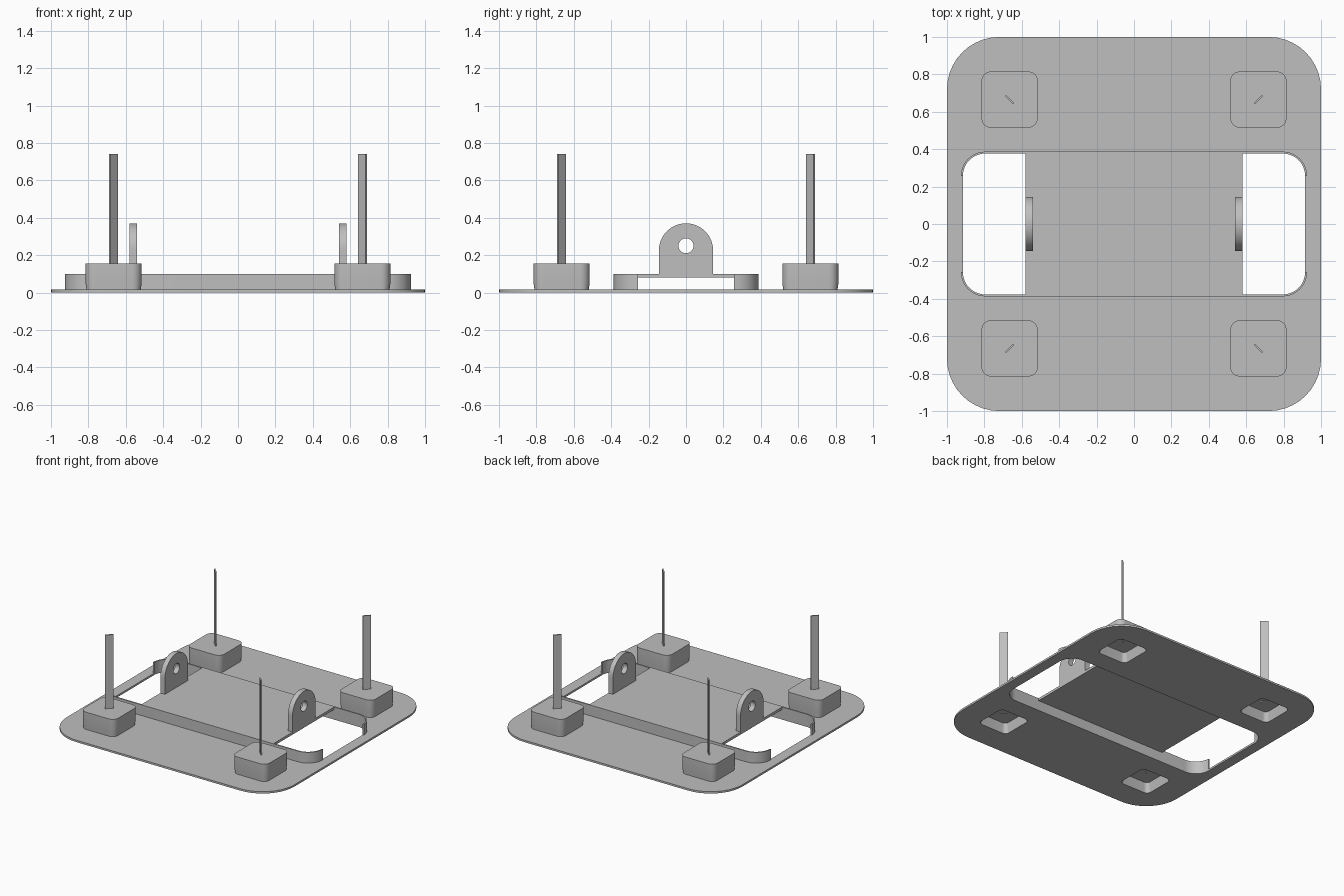
import bpy, bmesh, math
from mathutils import Matrix

cube = bpy.data.objects.get("Cube")
if cube:
    bpy.data.objects.remove(cube)

grey = bpy.data.materials.new("plain_grey")
grey.use_nodes = True
colour = (0.52, 0.52, 0.52, 1)
grey.diffuse_color = colour
grey.node_tree.nodes["Principled BSDF"].inputs["Base Color"].default_value = colour


def arc(cx, cy, r, start, end, steps=10):
    angles = [math.radians(start + (end - start) * i / steps) for i in range(steps + 1)]
    return [(cx + r * math.cos(a), cy + r * math.sin(a)) for a in angles]


def rounded(cx, cy, hx, hy, r):
    pts = []
    for i, (sx, sy) in enumerate(((1, 1), (-1, 1), (-1, -1), (1, -1))):
        pts += arc(cx + sx * (hx - r), cy + sy * (hy - r), r, 90 * i, 90 * i + 90)
    return pts


def finish(name, bm):
    bmesh.ops.remove_doubles(bm, verts=bm.verts, dist=1e-5)
    bmesh.ops.recalc_face_normals(bm, faces=bm.faces)
    mesh = bpy.data.meshes.new(name)
    bm.to_mesh(mesh)
    bm.free()
    mesh.materials.clear()
    mesh.materials.append(grey)
    mesh.shade_smooth()
    mesh.set_sharp_from_angle(angle=math.radians(30))
    obj = bpy.data.objects.new(name, mesh)
    bpy.context.collection.objects.link(obj)
    return obj


def slab(name, outlines, low, high, turn=Matrix()):
    """Extrude a flat outline, with further outlines cut as holes."""
    curve = bpy.data.curves.new(name + "_profile", "CURVE")
    curve.dimensions = "2D"
    curve.fill_mode = "BOTH"
    curve.extrude = (high - low) / 2
    for pts in outlines:
        spline = curve.splines.new("POLY")
        spline.points.add(len(pts) - 1)
        for p, (x, y) in zip(spline.points, pts):
            p.co = (x, y, 0, 1)
        spline.use_cyclic_u = True
    temp = bpy.data.objects.new(name + "_profile", curve)
    bpy.context.collection.objects.link(temp)
    bpy.context.view_layer.update()
    graph = bpy.context.evaluated_depsgraph_get()
    mesh = bpy.data.meshes.new_from_object(temp.evaluated_get(graph))
    bm = bmesh.new()
    bm.from_mesh(mesh)
    bpy.data.objects.remove(temp)
    bpy.data.curves.remove(curve)
    bpy.data.meshes.remove(mesh)
    bm.transform(turn @ Matrix.Translation((0, 0, (low + high) / 2)))
    return finish(name, bm)


def loft(name, cx, cy, sections):
    """Skin rounded squares given as half size, corner radius and height."""
    bm = bmesh.new()
    loops = [[bm.verts.new((x, y, z)) for x, y in rounded(cx, cy, h, h, r)]
             for h, r, z in sections]
    for a, b in zip(loops, loops[1:]):
        for i in range(len(a)):
            j = (i + 1) % len(a)
            bm.faces.new((a[i], a[j], b[j], b[i]))
    bm.faces.new(loops[0])
    bm.faces.new(loops[-1])
    return finish(name, bm)


corners = [(sx, sy) for sx in (-1, 1) for sy in (-1, 1)]
SPOT = 0.665

# Base plate with the large opening and four pocket openings
holes = [rounded(0, 0, 0.915, 0.377, 0.12)]
holes += [rounded(sx * SPOT, sy * SPOT, 0.13, 0.13, 0.035) for sx, sy in corners]
slab("base_plate", [rounded(0, 0, 1, 1, 0.28)] + holes, 0, 0.015)

# Raised centre panel
slab("centre_panel", [[(-0.58, -0.38), (0.58, -0.38), (0.58, 0.38), (-0.58, 0.38)]],
     0.08, 0.1)

# Lip walls along the front and back of the opening
for side, s in (("front", -1), ("back", 1)):
    cx, cy = 0.795, 0.257
    path = arc(cx, cy, 0.13, 0, 90) + arc(-cx, cy, 0.13, 90, 180)
    path += arc(-cx, cy, 0.12, 180, 90) + arc(cx, cy, 0.12, 90, 0)
    slab(side + "_lip_wall", [[(x, s * y) for x, y in path]], 0.001, 0.1)

# Upright lugs with a pin hole
upright = Matrix(((0, 0, 1, 0), (1, 0, 0, 0), (0, 1, 0, 0), (0, 0, 0, 1)))
lug = arc(0, 0.225, 0.145, 0, 180, 32) + [(-0.145, 0.081), (0.145, 0.081)]
pin_hole = arc(0, 0.25, 0.04, 0, 345, 23)
for side, low in (("right", -0.58), ("left", 0.54)):
    slab(side + "_lug", [lug, pin_hole], low, low + 0.04, upright)

# Hollow corner blocks, each with a thin diagonal strip standing on it
for sx, sy in corners:
    where = ("back" if sy > 0 else "front") + ("_left" if sx > 0 else "_right")
    x, y = sx * SPOT, sy * SPOT
    loft(where + "_block", x, y, [
        (0.115, 0.03, 0.075), (0.13, 0.035, 0.0), (0.145, 0.045, 0.005),
        (0.145, 0.045, 0.015), (0.15, 0.05, 0.05), (0.15, 0.05, 0.155)])
    bm = bmesh.new()
    bmesh.ops.create_cube(bm, size=1)
    bm.transform(Matrix.Translation((x, y, 0.405))
                 @ Matrix.Rotation(math.atan2(sy, sx), 4, "Z")
                 @ Matrix.Diagonal((0.06, 0.01, 0.67, 1)))
    finish(where + "_strip", bm)
